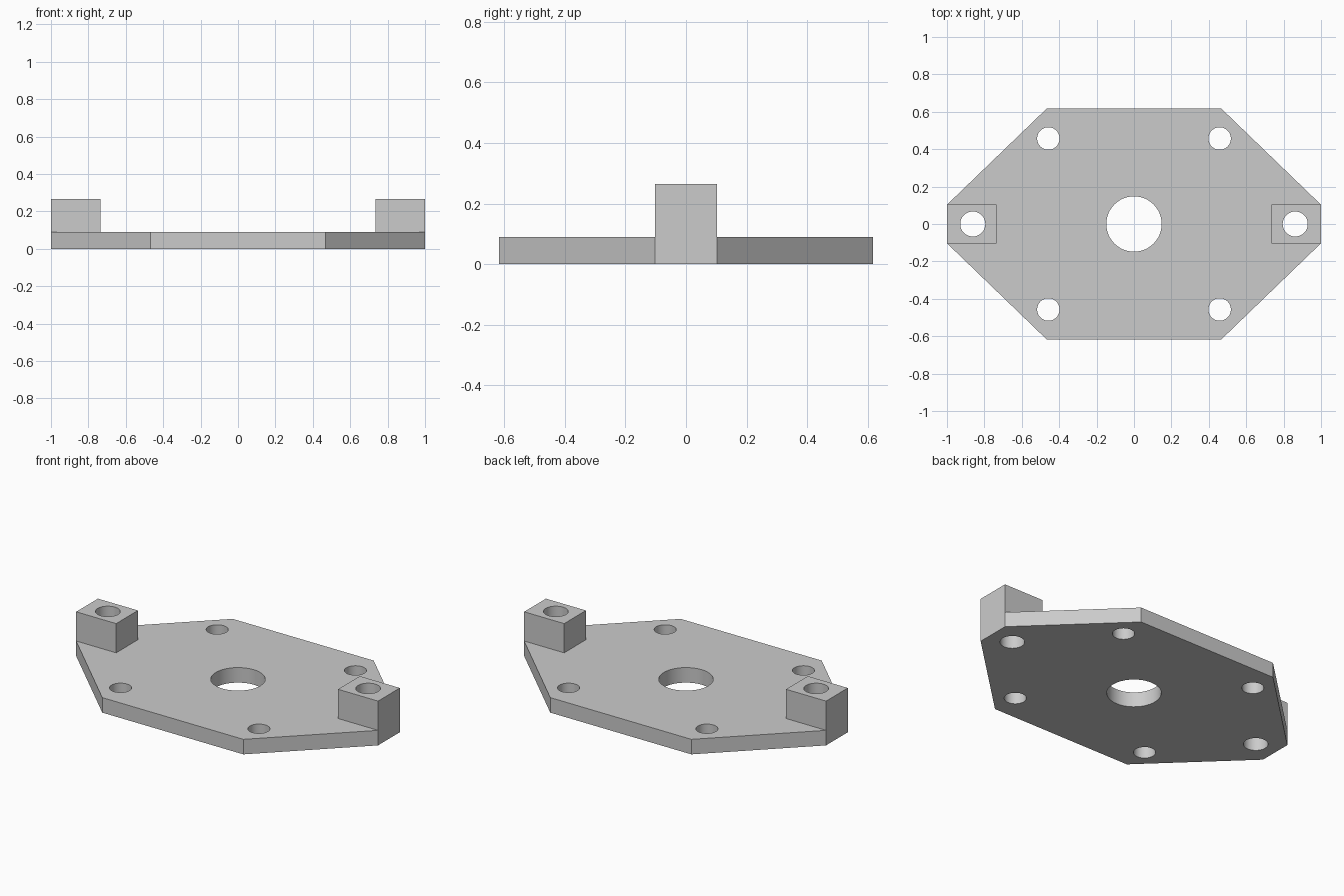
import bpy
import bmesh
from math import radians

if "Cube" in bpy.data.objects:
    bpy.data.objects.remove(bpy.data.objects["Cube"], do_unlink=True)

PLATE_H = 0.09
POST_TOP = 0.265
END_HALF = 0.103

grey = bpy.data.materials.new("light_grey")
grey.use_nodes = True
grey.diffuse_color = (0.6, 0.6, 0.6, 1)
grey.node_tree.nodes["Principled BSDF"].inputs["Base Color"].default_value = (0.6, 0.6, 0.6, 1)


def prism(name, outline, z0, z1):
    """Extrude a flat outline upward into a solid."""
    bm = bmesh.new()
    face = bm.faces.new([bm.verts.new((x, y, z0)) for x, y in outline])
    top = bmesh.ops.extrude_face_region(bm, geom=[face])["geom"]
    bmesh.ops.translate(bm, vec=(0, 0, z1 - z0),
                        verts=[v for v in top if isinstance(v, bmesh.types.BMVert)])
    bmesh.ops.recalc_face_normals(bm, faces=bm.faces)
    mesh = bpy.data.meshes.new(name)
    bm.to_mesh(mesh)
    bm.free()
    mesh.materials.append(grey)
    obj = bpy.data.objects.new(name, mesh)
    bpy.context.collection.objects.link(obj)
    return obj


def combine(target, tool, operation):
    """Apply a boolean and discard the tool solid."""
    mod = target.modifiers.new(operation.lower(), "BOOLEAN")
    mod.operation = operation
    mod.solver = "EXACT"
    mod.object = tool
    bpy.context.view_layer.objects.active = target
    bpy.ops.object.modifier_apply(modifier=mod.name)
    bpy.data.objects.remove(tool, do_unlink=True)


def drill(target, x, y, radius):
    bpy.ops.mesh.primitive_cylinder_add(vertices=48, radius=radius, depth=1, location=(x, y, 0))
    tool = bpy.context.object
    tool.name = "drill"
    tool.hide_render = True
    tool.data.materials.append(grey)
    combine(target, tool, "DIFFERENCE")


# Elongated octagonal plate
quarter = [(1, END_HALF), (0.467, 0.617)]
half = quarter + [(-x, y) for x, y in reversed(quarter)]
plate = prism("mounting_plate", half + [(-x, -y) for x, y in half], 0, PLATE_H)

# Square posts rising from both ends
for side in (-1, 1):
    outline = [(side * x, y) for x, y in ((0.735, -END_HALF), (1, -END_HALF),
                                          (1, END_HALF), (0.735, END_HALF))]
    combine(plate, prism("end_post", outline, PLATE_H, POST_TOP), "UNION")

# Centre bore, post holes and corner bolt holes
drill(plate, 0, 0, 0.148)
for side in (-1, 1):
    drill(plate, side * 0.862, 0, 0.067)
    for end in (-1, 1):
        drill(plate, side * 0.458, end * 0.457, 0.06)

# Smooth bores, crisp edges
bpy.ops.object.select_all(action="DESELECT")
plate.select_set(True)
bpy.context.view_layer.objects.active = plate
bpy.ops.object.shade_smooth_by_angle(angle=radians(30))
